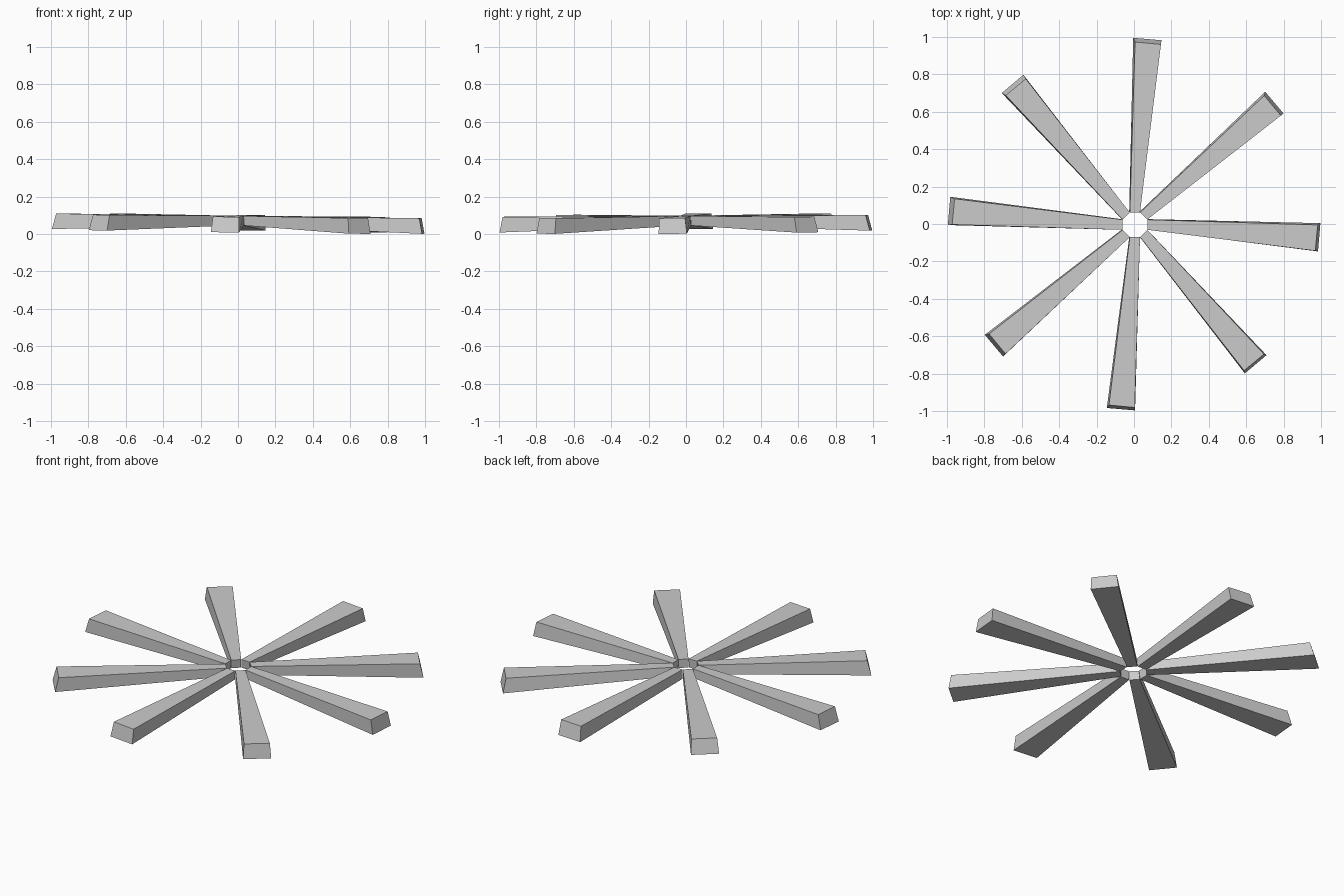
import bpy, bmesh, math
from mathutils import Matrix, Vector

if "Cube" in bpy.data.objects:
    bpy.data.objects.remove(bpy.data.objects["Cube"])

# Cross-sections of the spoke pointing along +x: inner end, then outer end
# order: bottom ccw side, bottom cw side, top cw side, top ccw side
INNER = [(0.070, 0.028, 0.046), (0.070, -0.028, 0.046),
         (0.066, -0.027, 0.097), (0.066, 0.027, 0.097)]
OUTER = [(0.996, 0.005, 0.014), (0.983, -0.146, 0.014),
         (0.964, -0.139, 0.097), (0.977, -0.001, 0.097)]


def place(co, angle):
    """Swing a point round the hub, then lean the whole wheel slightly."""
    v = Matrix.Rotation(angle, 3, 'Z') @ Vector(co)
    z = v.z - 0.0125 * v.x + 0.006 * v.y
    lean = v.z / 0.097
    return (v.x + 0.005 * lean, v.y - 0.004 * lean, z)


def spoke(index):
    bm = bmesh.new()
    angle = index * math.pi / 4
    a = [bm.verts.new(place(c, angle)) for c in INNER]
    b = [bm.verts.new(place(c, angle)) for c in OUTER]
    bm.faces.new(a)
    bm.faces.new(b[::-1])
    for i in range(4):
        j = (i + 1) % 4
        bm.faces.new((a[i], b[i], b[j], a[j]))
    bmesh.ops.recalc_face_normals(bm, faces=bm.faces)
    name = f"spoke_{index + 1}"
    mesh = bpy.data.meshes.new(name)
    bm.to_mesh(mesh)
    bm.free()
    bpy.context.collection.objects.link(bpy.data.objects.new(name, mesh))


# Eight tapered spokes around an open octagonal hub
for k in range(8):
    spoke(k)
